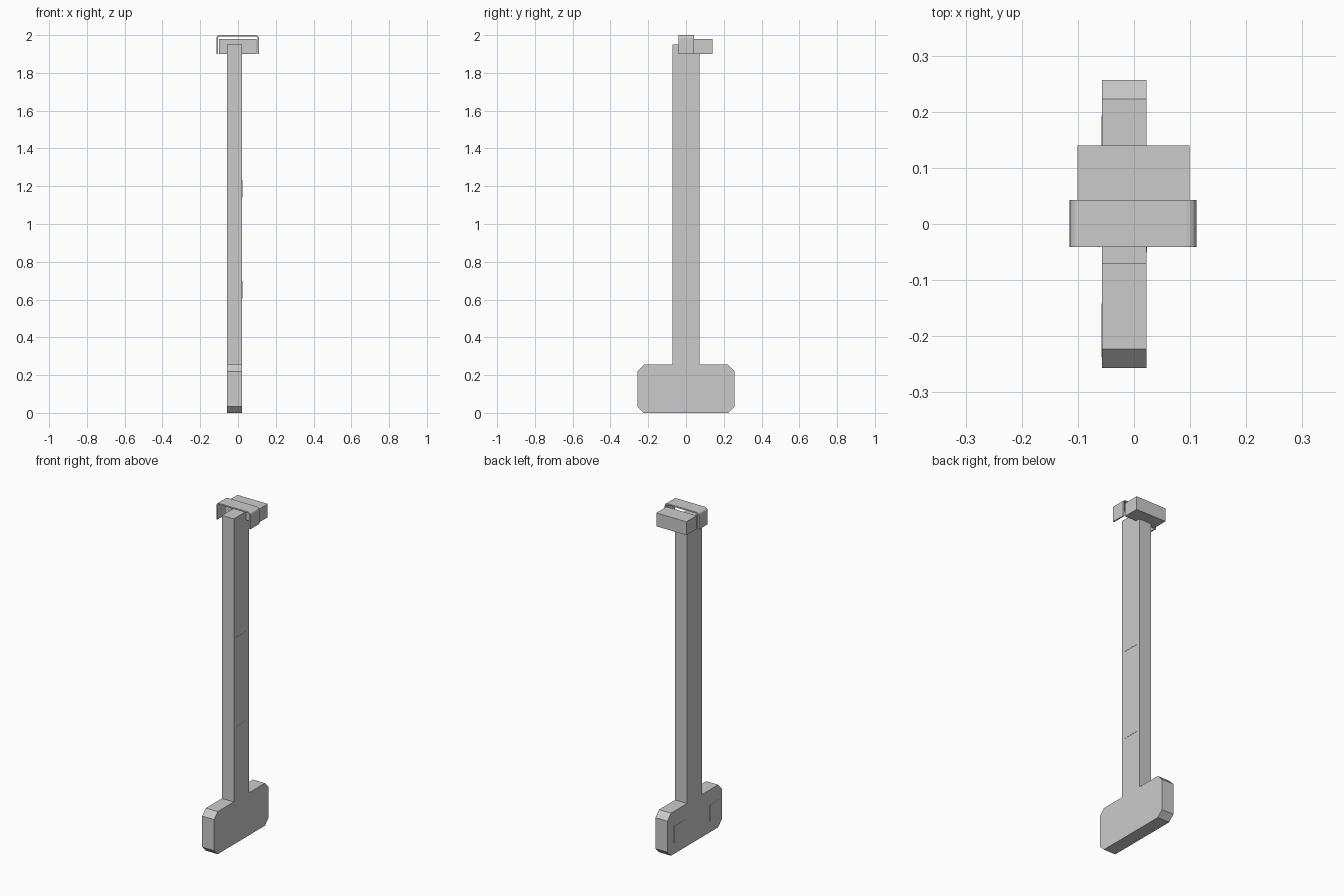
import bpy, bmesh, math

cube = bpy.data.objects.get("Cube")
if cube:
    bpy.data.objects.remove(cube, do_unlink=True)

grey = bpy.data.materials.new("light grey")
grey.use_nodes = True
grey.diffuse_color = (0.6, 0.6, 0.6, 1)
grey.node_tree.nodes["Principled BSDF"].inputs["Base Color"].default_value = (0.6, 0.6, 0.6, 1)


def extrude(name, points, offset):
    """Extrude a closed outline of 3D points along offset."""
    bm = bmesh.new()
    face = bm.faces.new([bm.verts.new(p) for p in points])
    grown = bmesh.ops.extrude_face_region(bm, geom=[face])
    moved = [v for v in grown["geom"] if isinstance(v, bmesh.types.BMVert)]
    bmesh.ops.translate(bm, verts=moved, vec=offset)
    bmesh.ops.recalc_face_normals(bm, faces=bm.faces)
    mesh = bpy.data.meshes.new(name)
    bm.to_mesh(mesh)
    bm.free()
    mesh.materials.append(grey)
    obj = bpy.data.objects.new(name, mesh)
    bpy.context.collection.objects.link(obj)
    return obj


def box(name, x0, x1, y0, y1, z0, z1):
    pts = [(x0, y0, z0), (x1, y0, z0), (x1, y1, z0), (x0, y1, z0)]
    return extrude(name, pts, (0, 0, z1 - z0))


# Upright post and chamfered foot, one continuous T-shaped slab
X0, X1 = -0.057, 0.022
half = [(0.223, 0), (0.257, 0.034), (0.257, 0.22), (0.223, 0.255),
        (0.071, 0.255), (0.071, 1.95)]
outline = half + [(-y, z) for y, z in reversed(half)]
extrude("post_and_foot", [(X0, y, z) for y, z in outline], (X1 - X0, 0, 0))

# Cross block behind the post's head
box("head_block", -0.101, 0.099, 0.043, 0.14, 1.90, 1.98)


# Thin strap arching over the head, with rounded corners
def arch(half_width, top, radius, steps=4):
    cx = -0.002
    pts = [(half_width, 1.90)]
    for i in range(steps + 1):
        a = math.pi / 2 * i / steps
        pts.append((half_width - radius + radius * math.cos(a),
                    top - radius + radius * math.sin(a)))
    pts += [(-x, z) for x, z in reversed(pts)]
    return [(x + cx, -0.041, z) for x, z in pts]


strap = arch(0.113, 2.0, 0.017) + arch(0.105, 1.992, 0.009)[::-1]
extrude("strap", strap, (0, 0.084, 0))

# Square flush plates: two on the post, two on the opposite side of the foot
T = 0.001
for i, z in enumerate((0.652, 1.186)):
    box(f"post_plate_{i + 1}", X1 - T, X1 + T, -0.051, 0.051, z - 0.047, z + 0.047)
for i, y in enumerate((0.145, -0.19)):
    box(f"foot_plate_{i + 1}", X0 - T, X0 + T, y - 0.048, y + 0.048, 0.065, 0.165)
